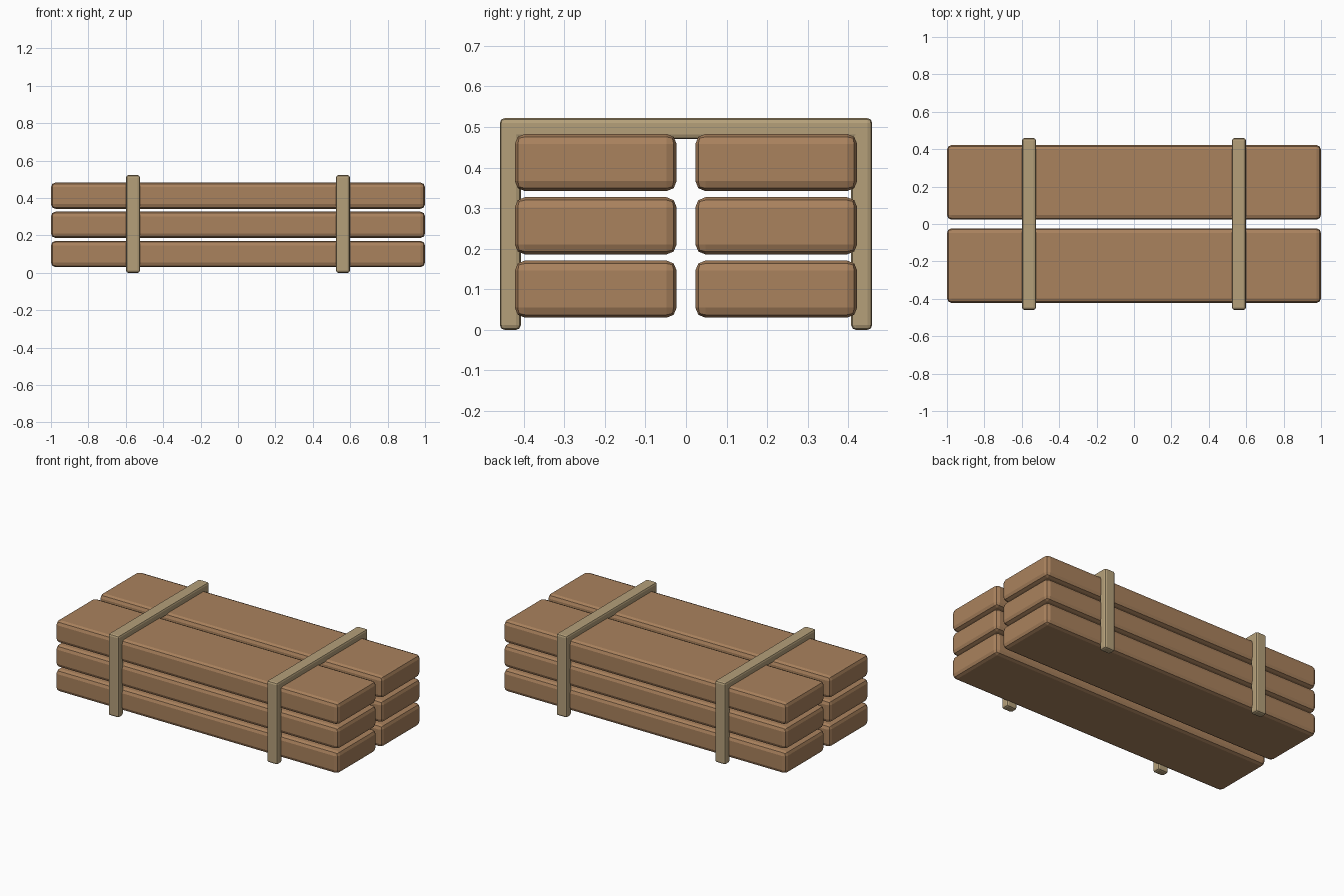
import bpy
import bmesh

cube = bpy.data.objects.get("Cube")
if cube:
    bpy.data.objects.remove(cube, do_unlink=True)


def make_material(name, color):
    mat = bpy.data.materials.new(name)
    mat.use_nodes = True
    mat.diffuse_color = color
    bsdf = next(n for n in mat.node_tree.nodes if n.type == 'BSDF_PRINCIPLED')
    bsdf.inputs["Base Color"].default_value = color
    bsdf.inputs["Roughness"].default_value = 0.8
    return mat


wood = make_material("brown wood", (0.40, 0.223, 0.110, 1))
webbing = make_material("tan strap", (0.46, 0.350, 0.195, 1))


def extruded(name, profile, x0, x1, mat, bevel):
    """Extrude a (y, z) profile along x and round its edges."""
    bm = bmesh.new()
    face = bm.faces.new([bm.verts.new((x0, y, z)) for y, z in profile])
    ext = bmesh.ops.extrude_face_region(bm, geom=[face])
    for item in ext["geom"]:
        if isinstance(item, bmesh.types.BMVert):
            item.co.x = x1
    bmesh.ops.recalc_face_normals(bm, faces=bm.faces)
    mesh = bpy.data.meshes.new(name)
    bm.to_mesh(mesh)
    bm.free()
    mesh.materials.append(mat)
    obj = bpy.data.objects.new(name, mesh)
    bpy.context.collection.objects.link(obj)
    mod = obj.modifiers.new("rounded edges", 'BEVEL')
    mod.width = bevel
    mod.segments = 2
    mod.limit_method = 'ANGLE'
    return obj


# Two stacks of three planks
for side, y0, y1 in (("front", -0.422, -0.023), ("back", 0.023, 0.422)):
    for row, z0 in zip(("bottom", "middle", "top"), (0.03, 0.186, 0.342)):
        z1 = z0 + 0.141
        extruded(f"{side}_{row}_plank", [(y0, z0), (y1, z0), (y1, z1), (y0, z1)],
                 -1, 1, wood, 0.025)

# Two straps, each an open frame over the stacks
outer, inner, top, under = 0.459, 0.407, 0.522, 0.47
frame = [(-outer, 0), (-inner, 0), (-inner, under), (inner, under),
         (inner, 0), (outer, 0), (outer, top), (-outer, top)]
for side, x in (("right", -0.561), ("left", 0.561)):
    extruded(f"{side}_strap", frame, x - 0.037, x + 0.037, webbing, 0.012)
